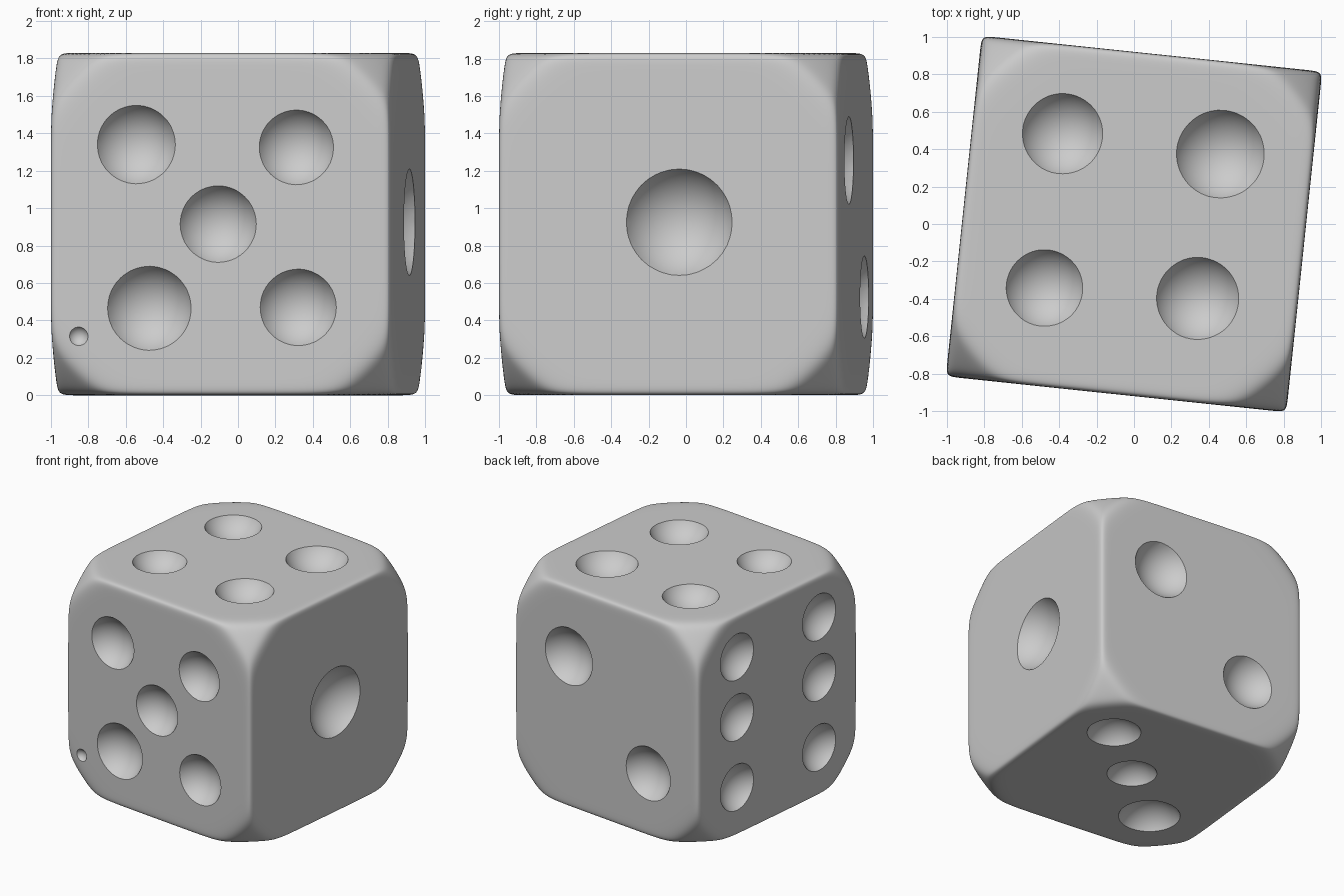
import bpy, bmesh, math
from mathutils import Vector, Matrix

if "Cube" in bpy.data.objects:
    bpy.data.objects.remove(bpy.data.objects["Cube"])

HALF = 0.915       # half the edge length of the die
CORNER_R = 1.425   # sphere that trims the eight corners
SHARP = 55         # higher value gives tighter edge rounding
TURN = math.radians(-6)

grey = bpy.data.materials.new("light_grey")
grey.diffuse_color = (0.6, 0.6, 0.6, 1)
grey.use_nodes = True
grey.node_tree.nodes["Principled BSDF"].inputs["Base Color"].default_value = grey.diffuse_color


def to_object(bm, name):
    mesh = bpy.data.meshes.new(name)
    bm.to_mesh(mesh)
    bm.free()
    mesh.materials.append(grey)
    obj = bpy.data.objects.new(name, mesh)
    bpy.context.collection.objects.link(obj)
    return obj


# Body: a gridded cube pushed onto a softly blended cube-and-sphere shape
bm = bmesh.new()
bmesh.ops.create_cube(bm, size=2)
bmesh.ops.subdivide_edges(bm, edges=bm.edges[:], cuts=63, use_grid_fill=True)
for v in bm.verts:
    # crowd the grid lines toward the edges
    d = Vector([math.sin(c * math.pi / 2) for c in v.co]).normalized()
    total = sum((abs(c) / HALF) ** SHARP for c in d) + (1 / CORNER_R) ** SHARP
    v.co = d * total ** (-1 / SHARP)
die = to_object(bm, "die")

# Pips: (face normal, u axis, v axis, [(u, v, radius)])
X, Y, Z = Vector((1, 0, 0)), Vector((0, 1, 0)), Vector((0, 0, 1))
faces = [
    (X, Y, Z, [(0.06, 0.01, 0.285)]),
    (Y, X, Z, [(0.37, 0.34, 0.235), (-0.42, -0.39, 0.22)]),
    (-Z, X, Y, [(0.5, 0.47, 0.205), (0.04, 0.03, 0.19), (-0.43, -0.43, 0.235)]),
    (Z, X, Y, [(-0.43, 0.44, 0.215), (0.42, 0.42, 0.235),
               (-0.44, -0.39, 0.205), (0.38, -0.36, 0.22)]),
    (-Y, X, Z, [(-0.45, 0.425, 0.21), (0.41, 0.41, 0.2), (-0.01, 0, 0.205),
                (-0.38, -0.45, 0.225), (0.42, -0.445, 0.205),
                (-0.76, -0.6, 0.05)]),   # last one is a small chip
    (-X, Y, Z, [(u, w, 0.19) for u in (-0.47, 0.47) for w in (0.57, 0.07, -0.51)]),
]

bm = bmesh.new()
for normal, u_axis, v_axis, pips in faces:
    for u, w, r in pips:
        # ball sized so its bowl is 0.6 r deep with a rim of radius r
        centre = normal * (HALF + 0.533 * r) + u_axis * u + v_axis * w
        bmesh.ops.create_icosphere(bm, subdivisions=4, radius=1.133 * r,
                                   matrix=Matrix.Translation(centre))
cutter = to_object(bm, "pip_cutter")
cutter.hide_render = True

# Cut the pips, then discard the cutter
bpy.context.view_layer.objects.active = die
die.select_set(True)
cut = die.modifiers.new("pips", "BOOLEAN")
cut.operation = "DIFFERENCE"
cut.solver = "EXACT"
cut.object = cutter
bpy.ops.object.modifier_apply(modifier="pips")
bpy.data.objects.remove(cutter)

# Turn the die slightly and stand it on the ground
die.data.transform(Matrix.Translation((0, 0, HALF)) @ Matrix.Rotation(TURN, 4, "Z"))
bpy.ops.object.shade_smooth_by_angle(angle=math.radians(35))
